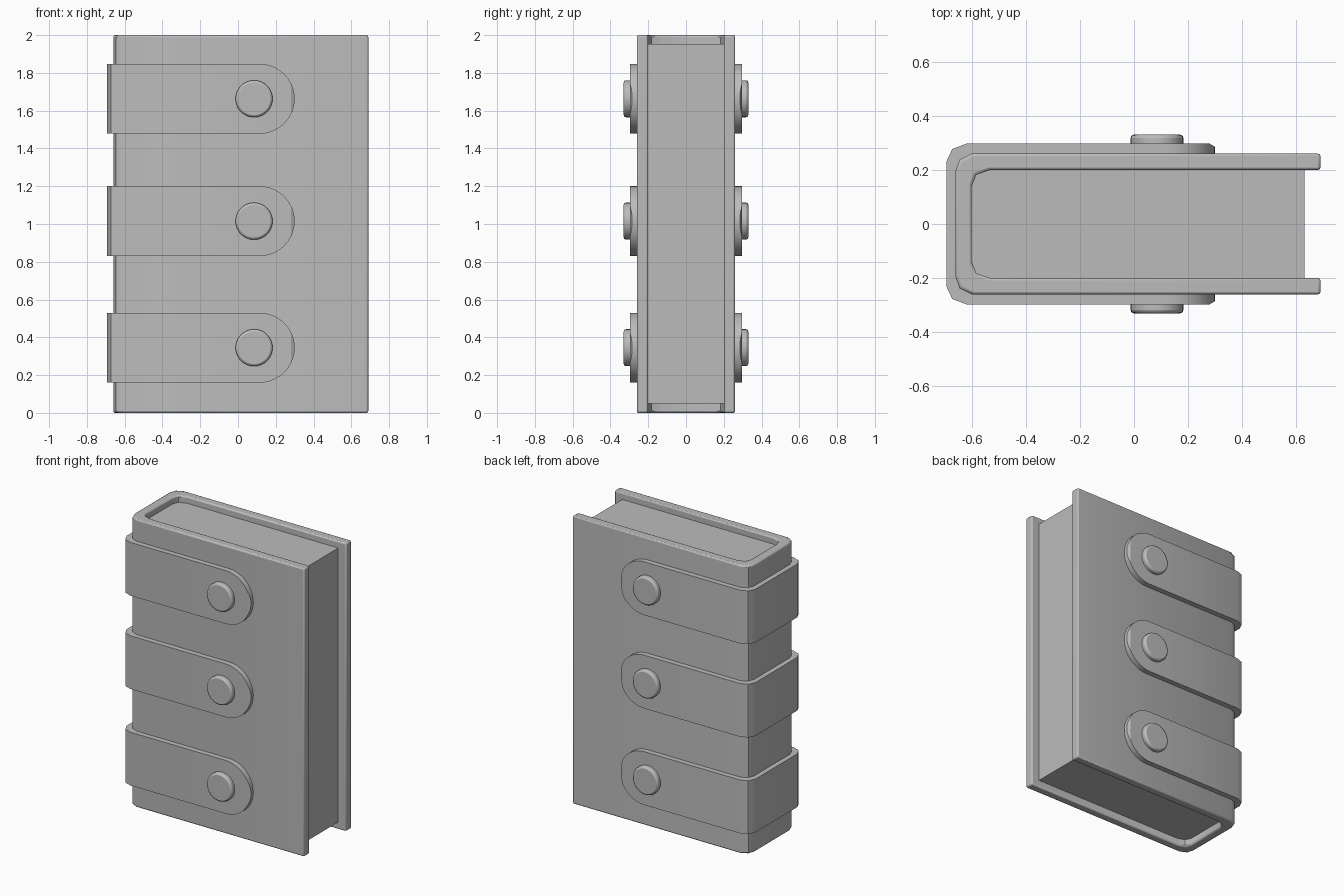
import bpy, bmesh, math

cube = bpy.data.objects.get("Cube")
if cube:
    bpy.data.objects.remove(cube, do_unlink=True)

GREY = (0.5, 0.5, 0.5, 1)
grey = bpy.data.materials.new("plain grey")
grey.use_nodes = True
grey.diffuse_color = GREY
grey.node_tree.nodes["Principled BSDF"].inputs["Base Color"].default_value = GREY


def finish(name, bm, bevel=0.0):
    bmesh.ops.remove_doubles(bm, verts=bm.verts, dist=0.0001)
    bmesh.ops.recalc_face_normals(bm, faces=bm.faces)
    mesh = bpy.data.meshes.new(name)
    bm.to_mesh(mesh)
    bm.free()
    mesh.materials.append(grey)
    obj = bpy.data.objects.new(name, mesh)
    bpy.context.collection.objects.link(obj)
    if bevel:
        mod = obj.modifiers.new("soft edges", "BEVEL")
        mod.width, mod.segments, mod.limit_method = bevel, 2, "ANGLE"
        mod.angle_limit = math.radians(50)
    bpy.ops.object.select_all(action="DESELECT")
    obj.select_set(True)
    bpy.context.view_layer.objects.active = obj
    bpy.ops.object.shade_smooth_by_angle(angle=math.radians(30))
    return obj


def wrap(name, half, z, bevel=0.0):
    """Loft a band around the spine; half holds (outer xy, inner xy, half height)
    from the free end to the spine, and is mirrored to the other side."""
    other = [((o[0], -o[1]), (i[0], -i[1]), h) for o, i, h in reversed(half)]
    bm = bmesh.new()
    rings = []
    for o, i, h in half + other:
        rings.append([bm.verts.new(p) for p in (
            (*o, z - h), (*o, z + h), (*i, z + h), (*i, z - h))])
    for a, b in zip(rings, rings[1:]):
        for k in range(4):
            m = (k + 1) % 4
            bm.faces.new((a[k], a[m], b[m], b[k]))
    bm.faces.new(rings[0])
    bm.faces.new(rings[-1])
    return finish(name, bm, bevel)


# Cover: two boards joined by a rounded spine
cover = [
    ((0.69, 0.26), (0.69, 0.20), 1),
    ((-0.60, 0.26), (-0.53, 0.20), 1),
    ((-0.645, 0.238), (-0.583, 0.182), 1),
    ((-0.66, 0.195), (-0.60, 0.14), 1),
]
wrap("cover", cover, 1, 0.01)

# Page block, set in from the cover on three sides
bm = bmesh.new()
bmesh.ops.create_cube(bm, size=1)
for v in bm.verts:
    v.co.x = 0.63 if v.co.x > 0 else -0.61
    v.co.y *= 0.402
    v.co.z = 1.953 if v.co.z > 0 else 0.05
finish("pages", bm)

# Straps with rounded ends, wrapped around the spine
R, START, STEPS = 0.185, 0.115, 10
strap = []
for s in range(STEPS, -1, -1):
    t = s / STEPS * math.pi / 2
    x = START + R * math.sin(t)
    y = 0.297 - max(0, x - 0.28) * 0.6
    strap.append(((x, y), (x, 0.25), R * math.cos(t)))
strap += [
    ((-0.62, 0.297), (-0.595, 0.25), R),
    ((-0.672, 0.277), (-0.637, 0.23), R),
    ((-0.694, 0.23), (-0.65, 0.19), R),
]

# Each strap carries a domed stud on the front and on the back
for label, z in (("lower", 0.345), ("middle", 1.015), ("upper", 1.663)):
    wrap(label + "_strap", strap, z)
    for side, sign in (("front", -1), ("back", 1)):
        bm = bmesh.new()
        bmesh.ops.create_cone(bm, cap_ends=True, segments=32, radius1=0.098,
                              radius2=0.098, depth=0.05)
        for v in bm.verts:
            v.co = (0.085 + v.co.x, sign * (0.305 + v.co.z), z + v.co.y)
        finish(label + "_" + side + "_stud", bm, 0.012)
